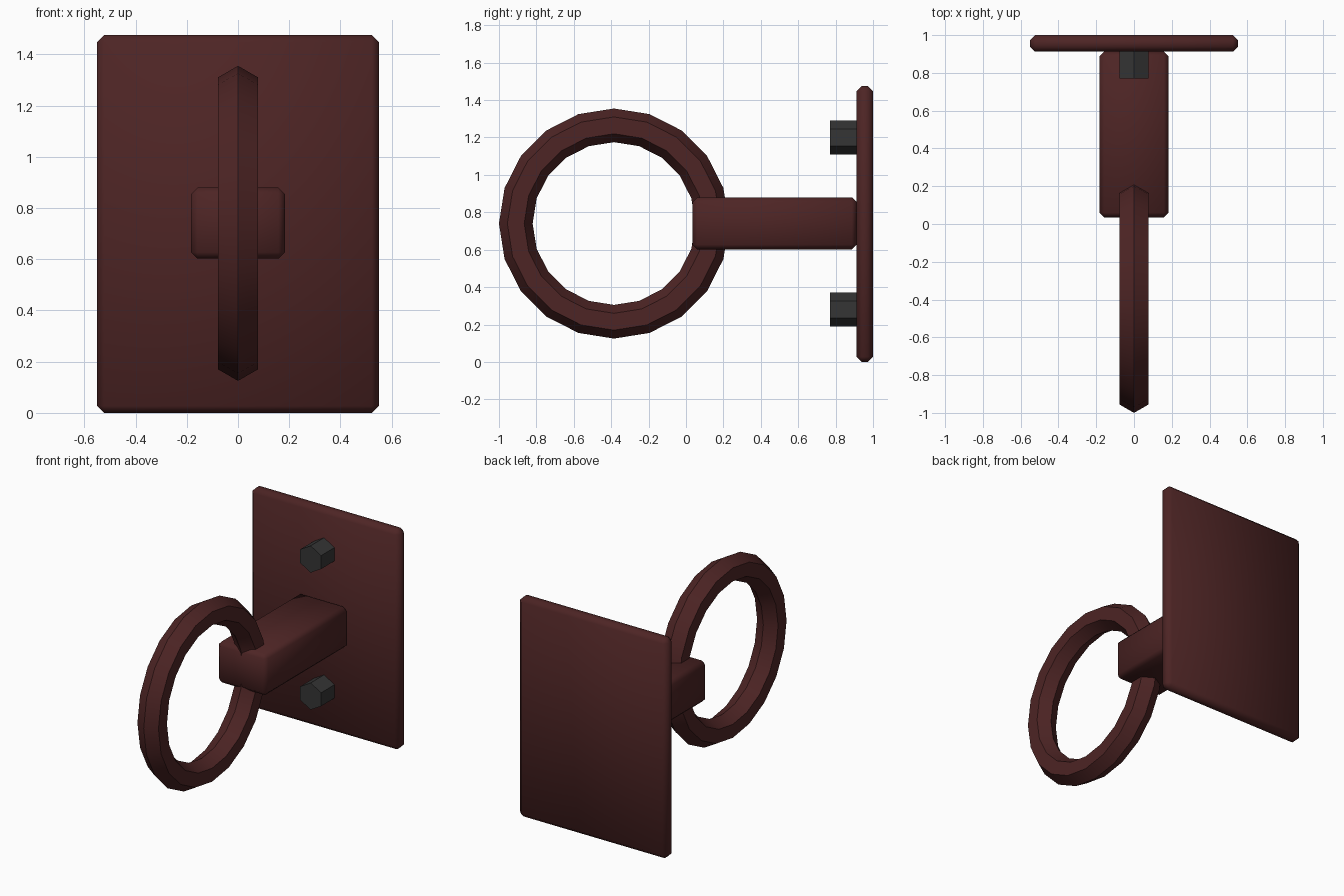
import bpy
import math

cube = bpy.data.objects.get("Cube")
if cube:
    bpy.data.objects.remove(cube, do_unlink=True)


def make_material(name, color):
    mat = bpy.data.materials.new(name)
    mat.use_nodes = True
    mat.diffuse_color = color
    mat.node_tree.nodes["Principled BSDF"].inputs["Base Color"].default_value = color
    return mat


maroon = make_material("dark maroon", (0.075, 0.018, 0.018, 1))
charcoal = make_material("charcoal metal", (0.036, 0.036, 0.036, 1))


def finish(name, mat, smooth_angle=None):
    obj = bpy.context.object
    obj.name = name
    obj.data.materials.append(mat)
    bpy.ops.object.transform_apply(location=False, rotation=True, scale=True)
    if smooth_angle:
        bpy.ops.object.shade_smooth_by_angle(angle=math.radians(smooth_angle))
    return obj


def bevelled_box(name, low, high, bevel):
    center = [(a + b) / 2 for a, b in zip(low, high)]
    bpy.ops.mesh.primitive_cube_add(size=1, location=center)
    bpy.context.object.scale = [b - a for a, b in zip(low, high)]
    obj = finish(name, maroon)
    mod = obj.modifiers.new("Chamfer", 'BEVEL')
    mod.width = bevel
    mod.segments = 1
    bpy.ops.object.modifier_apply(modifier=mod.name)
    bpy.ops.object.shade_smooth_by_angle(angle=math.radians(50))


# Wall plate and the arm that holds the ring
bevelled_box("wall_plate", (-0.55, 0.912, 0), (0.55, 1, 1.475), 0.027)
bevelled_box("arm", (-0.183, 0.035, 0.602), (0.183, 0.912, 0.88), 0.025)

# Ring with a hexagonal section, standing in the side plane
bpy.ops.mesh.primitive_torus_add(
    major_segments=20, minor_segments=6, major_radius=0.525, minor_radius=0.09,
    location=(0, -0.385, 0.74), rotation=(0, math.pi / 2, 0))
finish("ring", maroon, 30)

# Hexagonal bolts above and below the arm
for name, z in (("upper_bolt", 1.2), ("lower_bolt", 0.28)):
    bpy.ops.mesh.primitive_cylinder_add(
        vertices=6, radius=0.09, depth=0.16,
        location=(0, 0.85, z), rotation=(math.pi / 2, 0, 0))
    finish(name, charcoal)
